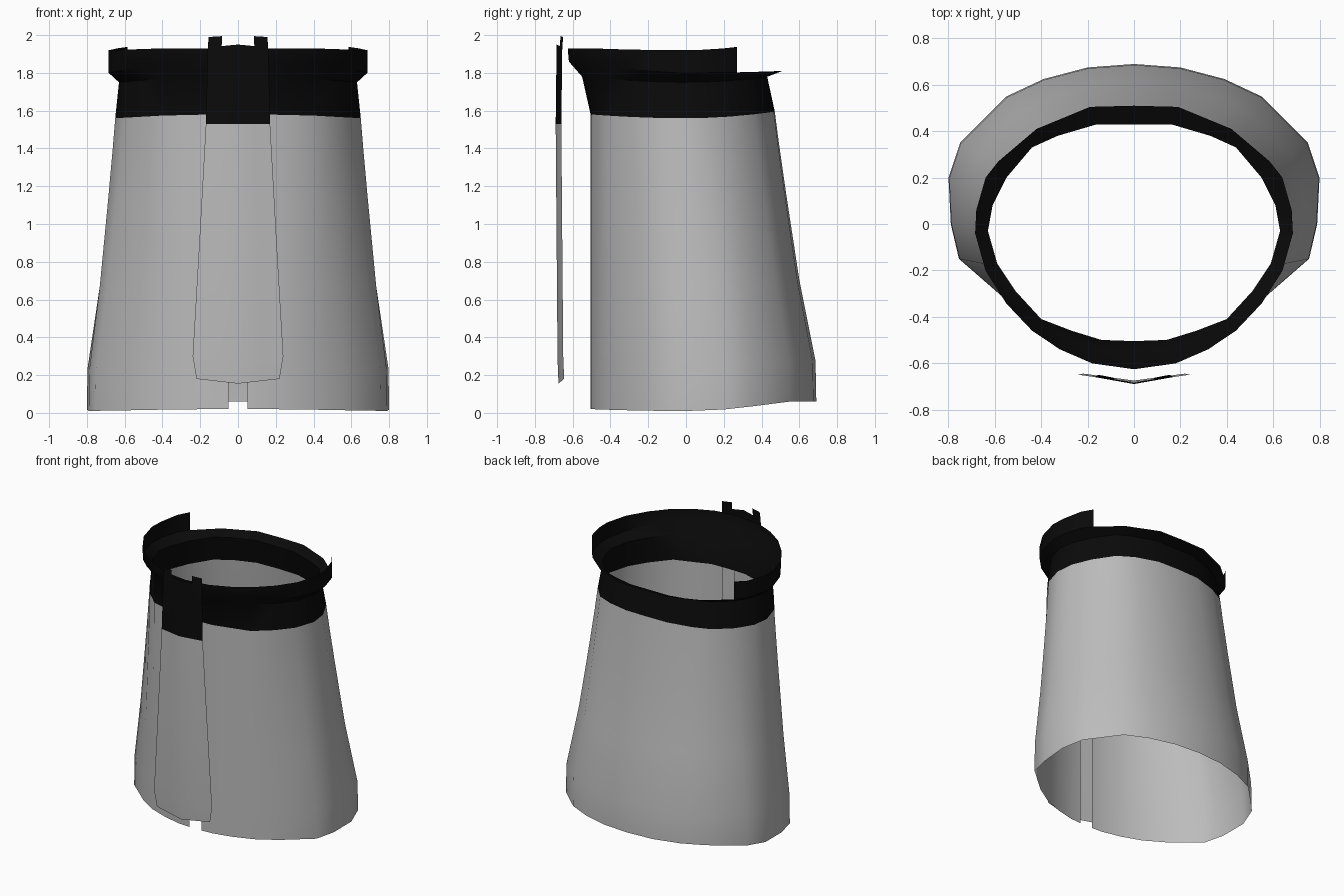
import bpy
import math

cube = bpy.data.objects.get("Cube")
if cube:
    bpy.data.objects.remove(cube, do_unlink=True)


def material(name, value):
    mat = bpy.data.materials.new(name)
    mat.use_nodes = True
    colour = (value, value, value, 1)
    mat.diffuse_color = colour
    mat.node_tree.nodes["Principled BSDF"].inputs["Base Color"].default_value = colour
    return mat


grey = material("grey cloth", 0.5)
black = material("black trim", 0.003)


def sheet(name, rows, row_materials, keep=lambda row, column: True):
    """Bridge rows of points on the left half into a cloth sheet, mirrored to the right."""
    width = len(rows[0])
    verts = [point for row in rows for point in row]
    faces, slots = [], []
    for r in range(len(rows) - 1):
        for c in range(width - 1):
            if keep(r, c):
                a = r * width + c
                faces.append((a, a + 1, a + 1 + width, a + width))
                slots.append(row_materials[r])
    mesh = bpy.data.meshes.new(name)
    mesh.from_pydata(verts, [], faces)
    used = []
    for poly, mat in zip(mesh.polygons, slots):
        if mat not in used:
            used.append(mat)
            mesh.materials.append(mat)
        poly.material_index = used.index(mat)
    obj = bpy.data.objects.new(name, mesh)
    bpy.context.collection.objects.link(obj)
    bpy.ops.object.select_all(action='DESELECT')
    bpy.context.view_layer.objects.active = obj
    obj.select_set(True)
    bpy.ops.object.shade_smooth_by_angle(angle=math.radians(40))
    mirror = obj.modifiers.new("Mirror", 'MIRROR')
    mirror.use_axis[0] = True
    mirror.merge_threshold = 0.0005
    return obj


def height(y, front, side, back):
    """Height of a wavy edge that differs at the front, the sides and the back."""
    t = max(-1.0, min(1.0, y / 0.5))
    return side + ((front if t < 0 else back) - side) * t * t


def ring(outline, front, side, back):
    return [(x, y, height(y, front, side, back)) for x, y in outline]


# Half outlines, running from the front centre round to the back centre
hem = [(0, -.505), (.14, -.5), (.28, -.465), (.42, -.41), (.56, -.32),
       (.755, -.15), (.79, 0), (.8, .2), (.75, .35), (.55, .55),
       (.39, .625), (.2, .675), (0, .69)]
waist = [(0, -.505), (.14, -.5), (.27, -.46), (.4, -.42), (.52, -.3),
         (.605, -.18), (.65, -.03), (.635, .1), (.57, .23), (.46, .36),
         (.34, .42), (.17, .465), (0, .47)]
neck = [(0, -.55), (.15, -.54), (.28, -.49), (.4, -.41), (.51, -.29),
        (.59, -.17), (.63, -.03), (.61, .08), (.55, .2), (.44, .33),
        (.33, .38), (.16, .43), (0, .43)]
flare = [(0, -.62), (.18, -.595), (.32, -.535), (.44, -.455), (.55, -.34),
         (.64, -.2), (.685, -.04), (.68, .06), (.64, .2), (.585, .27),
         (.42, .41), (.19, .505), (0, .51)]

# Skirt: blends from hem to waist, with a slit down the front
low = ring(hem, .02, .01, .06)
high = ring(waist, 1.58, 1.56, 1.6)
skirt_rows = []
for rise, blend in [(0, 0), (.14, .02), (.42, .41), (.72, .73), (.89, .9), (1, 1)]:
    row = []
    for i, (p, q) in enumerate(zip(low, high)):
        x = .05 if i == 0 else p[0] + (q[0] - p[0]) * blend
        y = p[1] + (q[1] - p[1]) * blend
        row.append((x, y, p[2] + (q[2] - p[2]) * rise))
    skirt_rows.append(row)
sheet("skirt", skirt_rows, [grey] * 5)

# Waistband: narrows, flares out, and stands up except round the back
rim = [(x, y * 1.01 if y < 0 else y) for x, y in flare]
band_rows = [high,
             ring(neck, 1.78, 1.75, 1.79),
             ring(flare, 1.86, 1.8, 1.81),
             ring(rim, 1.93, 1.92, 1.98)]
sheet("waistband", band_rows, [black] * 3, lambda r, c: r < 2 or c < 9)

# Front panel: a shallow keel with a black top and two tabs
panel_rows = []
for centre_z, edge_z, half, keel in [(.155, .18, .22, -.675), (.28, .3, .24, -.68),
                                     (.9, .9, .205, -.685), (1.53, 1.53, .17, -.69),
                                     (1.95, 1.935, .16, -.685), (2, 1.99, .155, -.68)]:
    panel_rows.append([(half * f, keel + .03 * f, centre_z + (edge_z - centre_z) * f)
                       for f in (0, .54, 1)])
sheet("front_panel", panel_rows, [grey] * 3 + [black] * 2,
      lambda r, c: r < 4 or c == 1)
